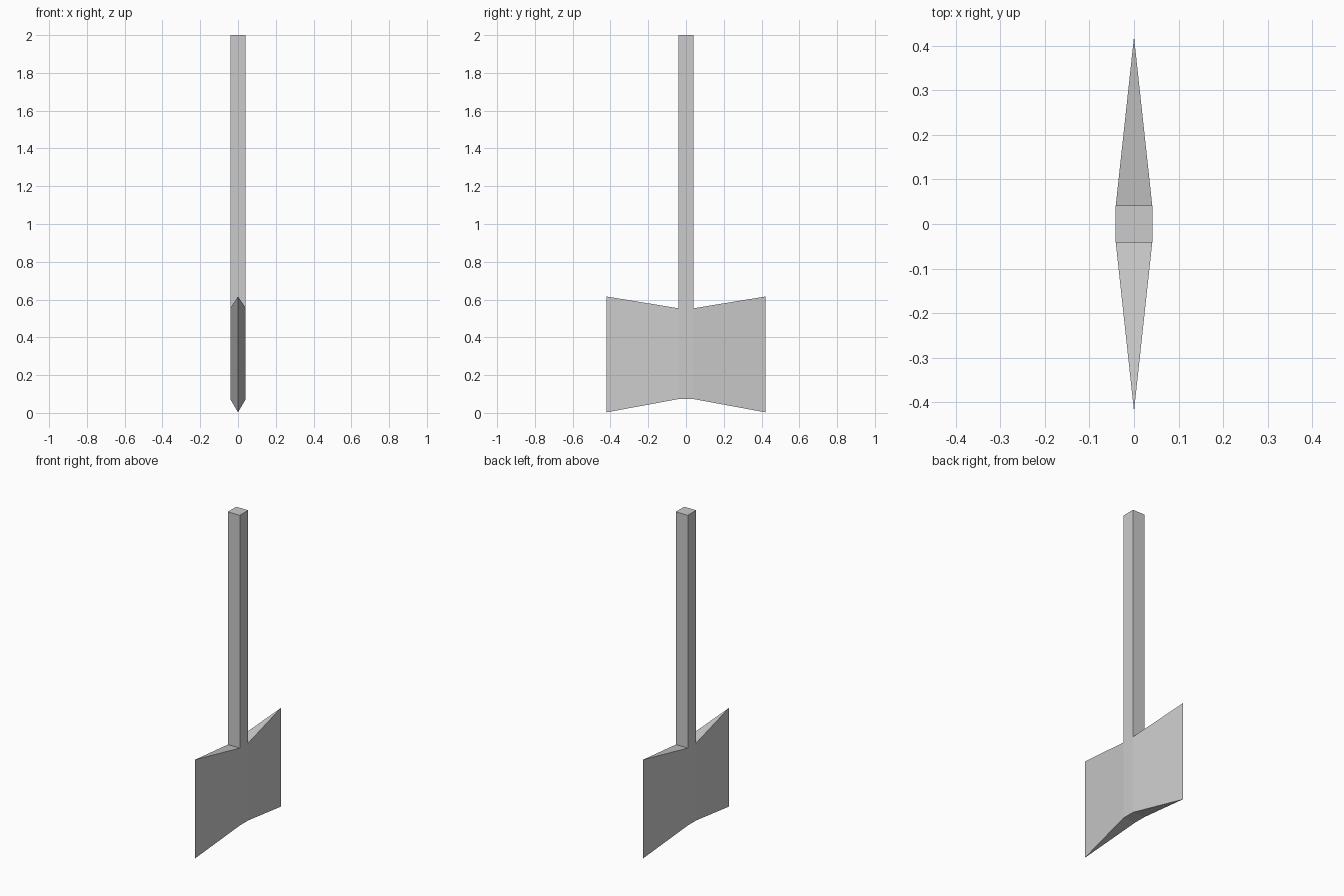
import bpy
import bmesh

if "Cube" in bpy.data.objects:
    bpy.data.objects.remove(bpy.data.objects["Cube"])

R = 0.041                     # half width of the square shaft
CORE_Z = (0.073, 0.554)       # blade height where it meets the shaft
EDGE_Z = (0.003, 0.616)       # blade height at the cutting edge
EDGE_Y = 0.42
TOP_Z = 2.0


def extrude(bm, face):
    """Extrude one face, drop the old cap and return the new cap's vertices."""
    geom = bmesh.ops.extrude_face_region(bm, geom=[face])["geom"]
    if face.is_valid:
        bmesh.ops.delete(bm, geom=[face], context='FACES_ONLY')
    return [g for g in geom if isinstance(g, bmesh.types.BMVert)]


def facing(bm, axis, sign):
    return max(bm.faces, key=lambda f: sign * f.calc_center_median()[axis])


bm = bmesh.new()

# Core block where the blades meet the shaft
bmesh.ops.create_cube(bm, size=2)
for v in bm.verts:
    v.co = (v.co.x * R, v.co.y * R, CORE_Z[v.co.z > 0])

# Two blades flaring out to a sharp vertical edge
mid = sum(CORE_Z) / 2
for side in (-1, 1):
    for v in extrude(bm, facing(bm, 1, side)):
        v.co = (0, side * EDGE_Y, EDGE_Z[v.co.z > mid])
bmesh.ops.remove_doubles(bm, verts=bm.verts[:], dist=0.0005)

# Shaft pulled up from the top of the core
top = next(f for f in bm.faces
           if all(v.co.z > CORE_Z[1] - 0.001 and abs(v.co.y) < R + 0.001
                  for v in f.verts))
for v in extrude(bm, top):
    v.co.z = TOP_Z

bmesh.ops.translate(bm, verts=bm.verts[:], vec=(0, 0, -EDGE_Z[0] if EDGE_Z[0] < 0 else 0))
bmesh.ops.recalc_face_normals(bm, faces=bm.faces[:])

mesh = bpy.data.meshes.new("double_bladed_axe")
bm.to_mesh(mesh)
bm.free()
axe = bpy.data.objects.new("double_bladed_axe", mesh)
bpy.context.collection.objects.link(axe)
